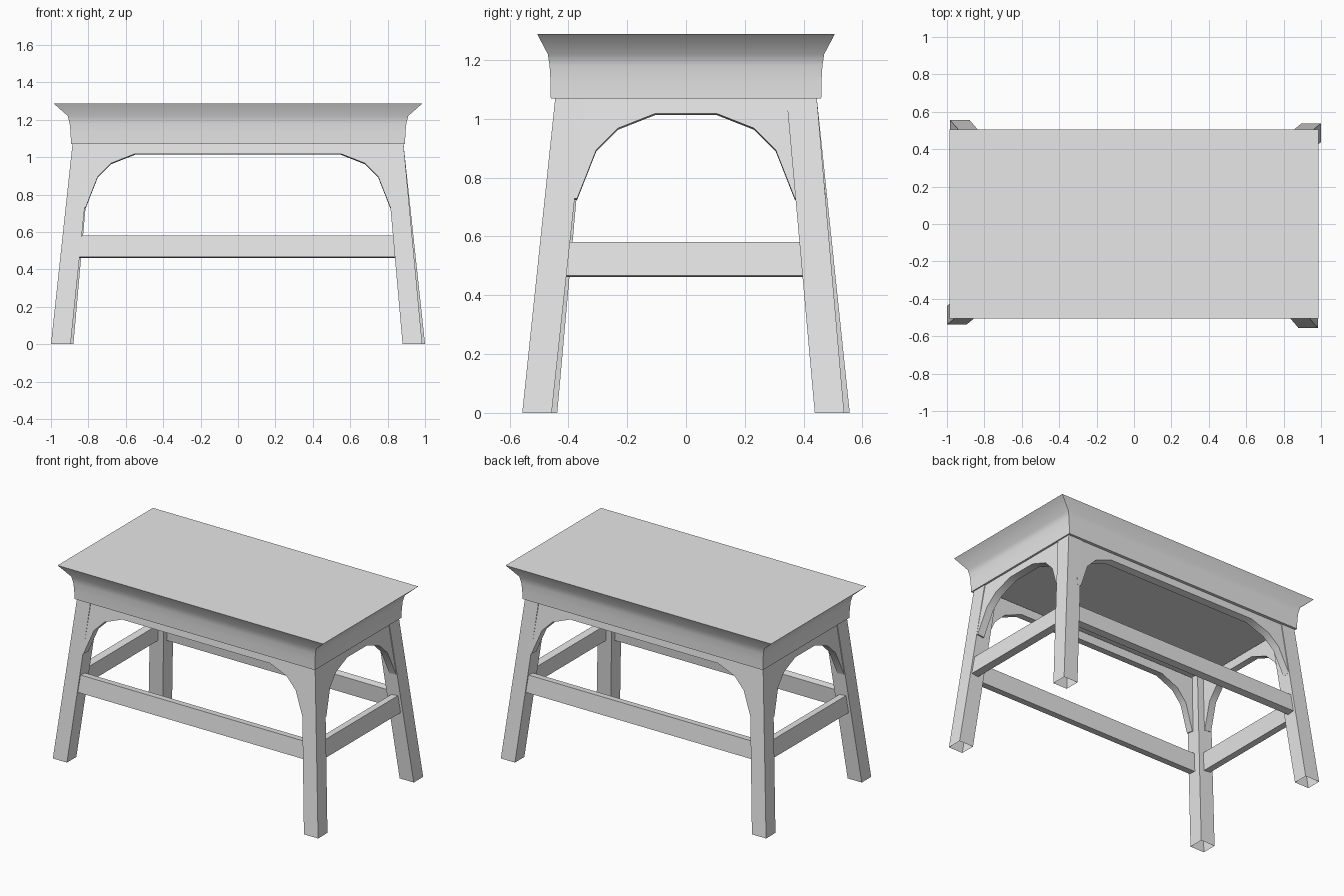
import bpy
import bmesh
import math

if "Cube" in bpy.data.objects:
    bpy.data.objects.remove(bpy.data.objects["Cube"], do_unlink=True)

# One plain grey for the whole table
grey = bpy.data.materials.new("plain_grey")
grey.use_nodes = True
colour = (0.8, 0.8, 0.8, 1)
grey.diffuse_color = colour
grey.node_tree.nodes["Principled BSDF"].inputs["Base Color"].default_value = colour

TOP = 1.07      # height where legs and aprons meet the top
SPLAY = 0.105   # outward lean per unit of height


def loft(name, rings, cap_start=True):
    """Skin matching rings of points into one solid."""
    bm = bmesh.new()
    loops = [[bm.verts.new(p) for p in ring] for ring in rings]
    n = len(loops[0])
    for a, b in zip(loops, loops[1:]):
        for i in range(n):
            j = (i + 1) % n
            bm.faces.new((a[i], a[j], b[j], b[i]))
    if cap_start:
        bm.faces.new(loops[0][::-1])
    bm.faces.new(loops[-1])
    bmesh.ops.recalc_face_normals(bm, faces=bm.faces[:])
    mesh = bpy.data.meshes.new(name)
    bm.to_mesh(mesh)
    bm.free()
    mesh.materials.append(grey)
    obj = bpy.data.objects.new(name, mesh)
    bpy.context.collection.objects.link(obj)
    bpy.ops.object.select_all(action="DESELECT")
    obj.select_set(True)
    bpy.context.view_layer.objects.active = obj
    bpy.ops.object.shade_smooth_by_angle(angle=math.radians(50))
    return obj


def rect(x0, x1, y0, y1, z):
    return [(x0, y0, z), (x1, y0, z), (x1, y1, z), (x0, y1, z)]


def leaning_board(name, outline, top_offset, thick, side, sign):
    """Board cut from an outline (u, z), leaning outward like the legs."""
    lean = math.atan(SPLAY)
    rings = []
    for depth in (0, thick):
        ring = []
        for u, z in outline:
            out = top_offset + SPLAY * (TOP - z) - depth * math.cos(lean)
            h = z - depth * math.sin(lean)
            ring.append((sign * out, u, h) if side else (u, sign * out, h))
        rings.append(ring)
    return loft(name, rings)


# Table top with a flared cove moulding
cove = [(0.893, 0.46, TOP), (0.895, 0.461, 1.13), (0.9, 0.464, 1.18),
        (0.91, 0.47, 1.22), (0.987, 0.506, 1.288)]
loft("table_top", [rect(-x, x, -y, y, z) for x, y, z in cove])

# Splayed legs, slightly turned and open underneath
for sx, x_name in ((1, "left"), (-1, "right")):
    for sy, y_name in ((-1, "front"), (1, "back")):
        x, y = (1.0, 0.538) if sx == sy else (0.985, 0.557)
        foot = rect(sx * (x - 0.105), sx * x, sy * (y - 0.1), sy * y, 0)
        head = rect(sx * 0.785, sx * 0.885, sy * 0.342, sy * 0.445, TOP)
        loft(f"{y_name}_{x_name}_leg", [foot, head], cap_start=False)

# Arched aprons and stretchers on all four sides
for side, sign, label in ((False, -1, "front"), (False, 1, "back"),
                          (True, 1, "left"), (True, -1, "right")):
    half, offset = (0.37, 0.88) if side else (0.815, 0.44)
    arch = [(half, 0.73), (half - 0.065, 0.895),
            (half - 0.138, 0.968), (half - 0.265, 1.018)]
    right_half = [(half - 0.005, TOP), (half + 0.03, 0.73)] + arch
    left_half = [(-u, z) for u, z in reversed(right_half)]
    leaning_board(f"{label}_apron", right_half + left_half,
                  offset, 0.05, side, sign)
    end = half + 0.05
    rail = [(-end, 0.467), (end, 0.467), (end, 0.582), (-end, 0.582)]
    leaning_board(f"{label}_stretcher", rail, offset - 0.012, 0.05, side, sign)
